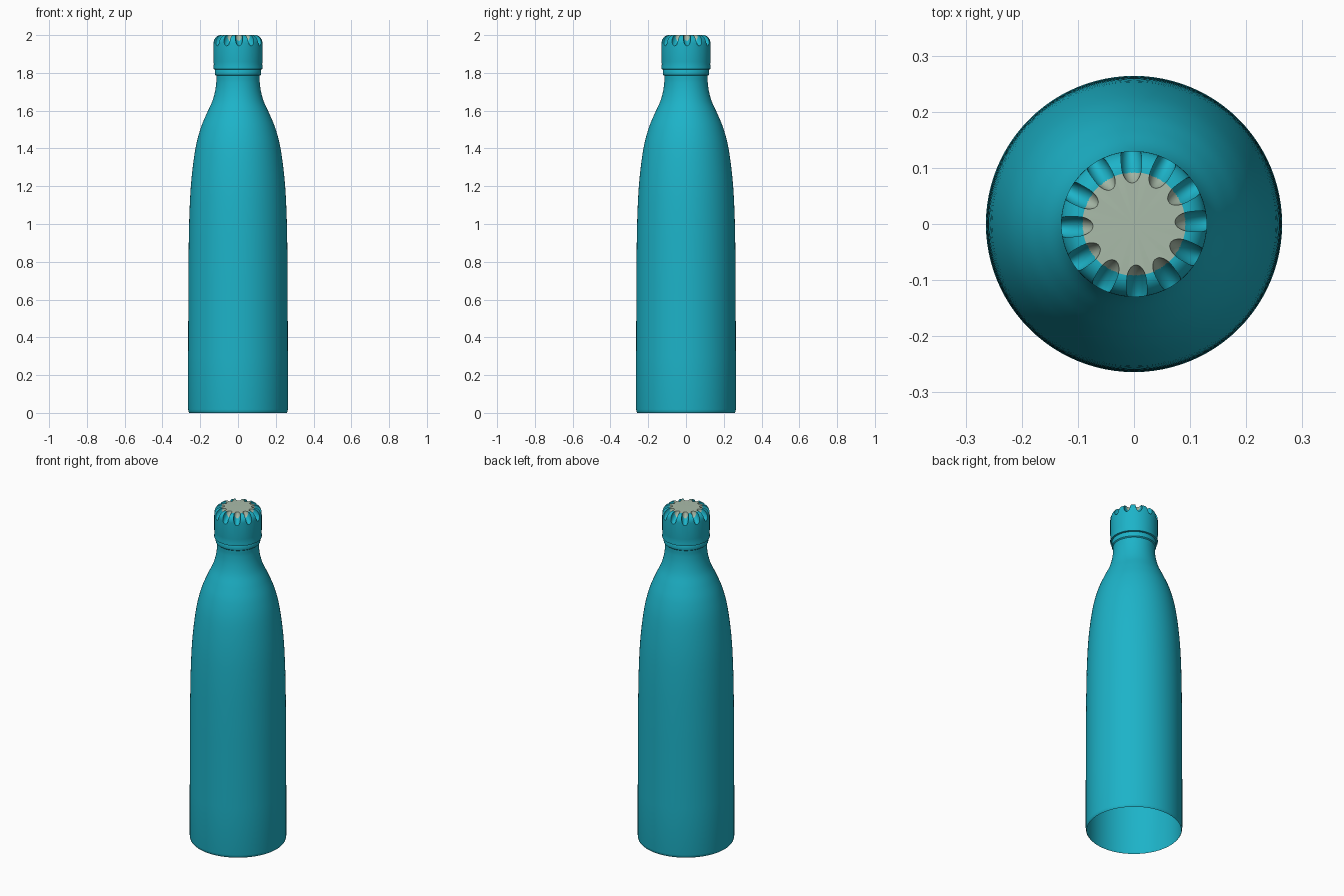
import bpy, bmesh
from math import sin, cos, pi, radians
from mathutils import Vector, Matrix

if "Cube" in bpy.data.objects:
    bpy.data.objects.remove(bpy.data.objects["Cube"])

SEG = 96


def material(name, rgb):
    m = bpy.data.materials.new(name)
    m.diffuse_color = (*rgb, 1)
    m.use_nodes = True
    m.node_tree.nodes["Principled BSDF"].inputs["Base Color"].default_value = m.diffuse_color
    return m


def add_object(name, bm, mats):
    me = bpy.data.meshes.new(name)
    bm.to_mesh(me)
    bm.free()
    ob = bpy.data.objects.new(name, me)
    bpy.context.collection.objects.link(ob)
    for m in mats:
        me.materials.append(m)
    return ob


def smooth(ob, angle):
    bpy.ops.object.select_all(action='DESELECT')
    ob.select_set(True)
    bpy.context.view_layer.objects.active = ob
    bpy.ops.object.shade_smooth_by_angle(angle=radians(angle))


def lathe(profile):
    """Revolve (radius, z) points, listed bottom to top, around z."""
    bm = bmesh.new()
    rings = []
    for r, z in profile:
        if r == 0:
            rings.append([bm.verts.new((0, 0, z))] * SEG)
        else:
            rings.append([bm.verts.new((r * cos(2 * pi * j / SEG), r * sin(2 * pi * j / SEG), z))
                          for j in range(SEG)])
    for a, b in zip(rings, rings[1:]):
        for j in range(SEG):
            k = (j + 1) % SEG
            quad = list(dict.fromkeys((a[j], a[k], b[k], b[j])))
            bm.faces.new(quad)
    return bm


def spline(pts, steps=5):
    """Catmull-Rom curve through profile points."""
    p = [Vector(q) for q in pts]
    p = [p[0] * 2 - p[1]] + p + [p[-1] * 2 - p[-2]]
    out = []
    for a, b, c, d in zip(p, p[1:], p[2:], p[3:]):
        for s in range(steps):
            t = s / steps
            out.append(tuple(0.5 * (2 * b + (c - a) * t + (2 * a - 5 * b + 4 * c - d) * t ** 2
                                    + (3 * b - a - 3 * c + d) * t ** 3)))
    return out + [tuple(p[-2])]


teal = material("teal", (0.012, 0.45, 0.58))
pale = material("pale_metal", (0.40, 0.50, 0.40))

# Body: shell open underneath, with rolled foot, curved shoulder and neck ring
shoulder = spline([(0.263, 0.6), (0.262, 0.8), (0.258, 1.03), (0.248, 1.22), (0.227, 1.39),
                   (0.20, 1.50), (0.168, 1.58), (0.138, 1.645), (0.122, 1.70), (0.115, 1.75), (0.115, 1.785)])
body = add_object("bottle_body", lathe(
    [(0.258, 0.0), (0.262, 0.005), (0.264, 0.018), (0.264, 0.3)] + shoulder
    + [(0.121, 1.79), (0.122, 1.795), (0.122, 1.815), (0.119, 1.82)]), [teal])
smooth(body, 35)

# Cap: rounded top edge, thin band at the base
rim = [(0.092 + 0.038 * cos(a), 1.958 + 0.042 * sin(a)) for a in [i * pi / 20 for i in range(11)]]
rim[-1] = (0.092, 2.0)
cap = add_object("cap", lathe(
    [(0, 1.818), (0.122, 1.818), (0.13, 1.82), (0.13, 1.832), (0.128, 1.846), (0.13, 1.86)]
    + rim + [(0, 2.0)]), [teal, pale])

# Finger grooves: ring of tilted ellipsoids cut from the cap
bm = bmesh.new()
for i in range(12):
    m = (Matrix.Rotation(radians(2.5 + 30 * i), 4, 'Z') @ Matrix.Translation((0.113, 0, 1.983))
         @ Matrix.Rotation(radians(45), 4, 'Y') @ Matrix.Diagonal((0.053, 0.019, 0.025, 1)))
    bmesh.ops.create_uvsphere(bm, u_segments=32, v_segments=24, radius=1, matrix=m)
cutter = add_object("groove_cutter", bm, [teal])
cutter.hide_render = True
mod = cap.modifiers.new("grooves", 'BOOLEAN')
mod.operation = 'DIFFERENCE'
mod.object = cutter
mod.solver = 'EXACT'
bpy.context.view_layer.objects.active = cap
bpy.ops.object.modifier_apply(modifier="grooves")
bpy.data.objects.remove(cutter)

# Pale centre disc of the cap
for f in cap.data.polygons:
    c = f.center
    f.material_index = 1 if c.z > 1.93 and c.xy.length < 0.092 else 0
smooth(cap, 30)
